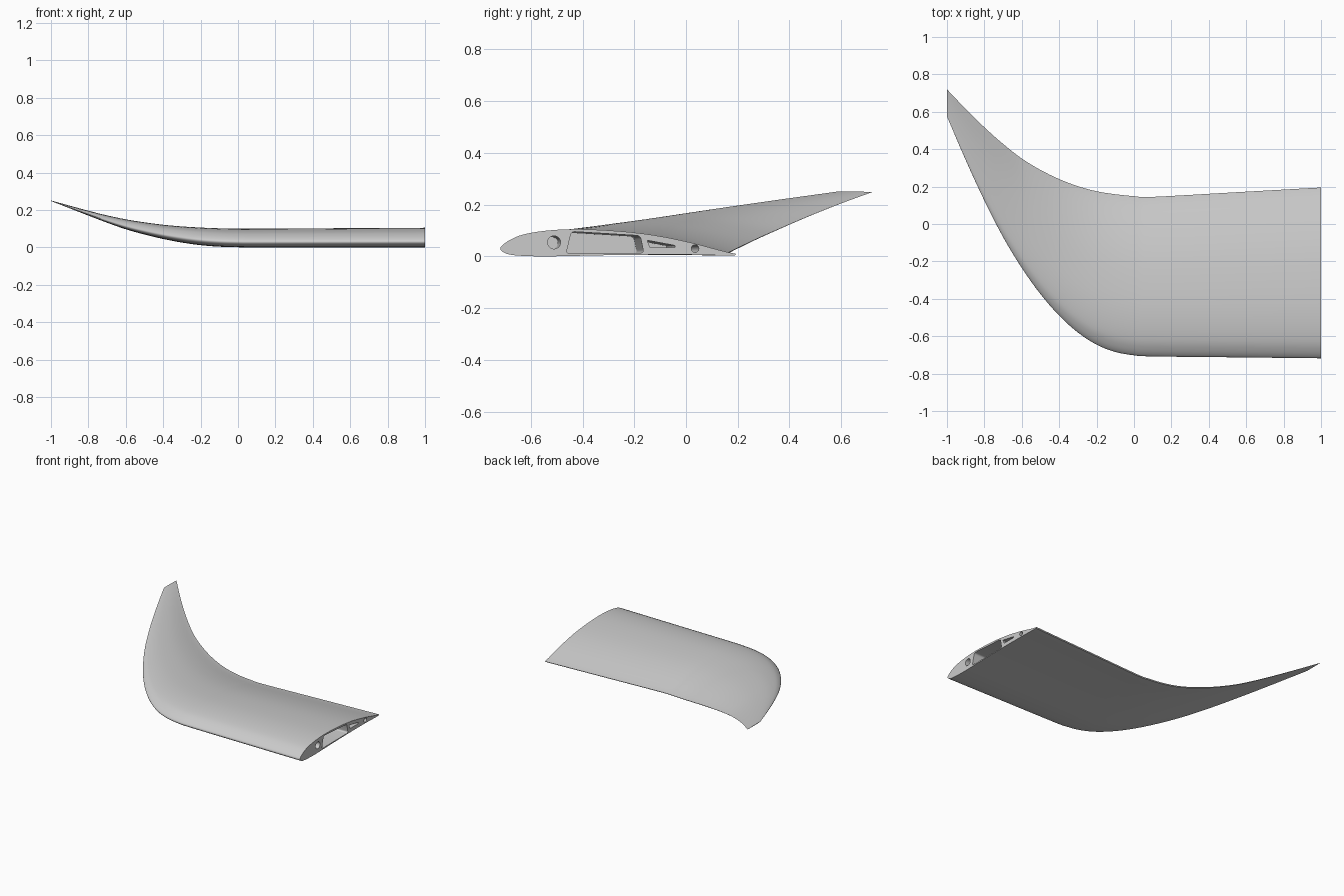
import bpy
import bmesh
import math

cube = bpy.data.objects.get("Cube")
if cube:
    bpy.data.objects.remove(cube, do_unlink=True)

grey = bpy.data.materials.new("plain grey")
grey.use_nodes = True
COLOUR = (0.6, 0.6, 0.6, 1)
grey.diffuse_color = COLOUR
grey.node_tree.nodes["Principled BSDF"].inputs["Base Color"].default_value = COLOUR


def smooth_path(points, steps):
    """Catmull-Rom curve through tuples of any size."""
    out = []
    for i in range(len(points) - 1):
        b, c = points[i], points[i + 1]
        a = points[i - 1] if i else b
        d = points[i + 2] if i + 2 < len(points) else c
        for k in range(steps):
            t = k / steps
            out.append(tuple(
                q + t / 2 * (r - p + t * (2*p - 5*q + 4*r - s + t * (3*q - p - 3*r + s)))
                for p, q, r, s in zip(a, b, c, d)))
    return out + [points[-1]]


def make_object(name, bm):
    bmesh.ops.recalc_face_normals(bm, faces=bm.faces)
    mesh = bpy.data.meshes.new(name)
    bm.to_mesh(mesh)
    bm.free()
    mesh.materials.append(grey)
    obj = bpy.data.objects.new(name, mesh)
    bpy.context.collection.objects.link(obj)
    return obj


def loft(name, rings):
    """Skin a list of closed rings and cap both ends."""
    bm = bmesh.new()
    rows = [[bm.verts.new(p) for p in ring] for ring in rings]
    for r1, r2 in zip(rows, rows[1:]):
        for i in range(len(r1)):
            j = (i + 1) % len(r1)
            bm.faces.new((r1[i], r1[j], r2[j], r2[i]))
    bm.faces.new(rows[0])
    bm.faces.new(rows[-1])
    return make_object(name, bm)


# Airfoil section: chord fraction, height fraction, from trailing edge over the top
section = smooth_path([
    (1, .09), (.95, .18), (.8, .52), (.65, .78), (.5, .93), (.33, 1), (.2, .95),
    (.1, .81), (.045, .62), (.012, .43), (0, .28), (.015, .14), (.05, .05),
    (.12, .01), (.22, 0), (.5, .05), (.8, .06), (.95, .03), (.993, .03)], 3)

# Span stations: x, leading y, trailing y, bottom z, top z
stations = [
    (1, -.718, .195, 0, .105), (.55, -.713, .17, 0, .1025),
    (.1, -.708, .145, 0, .1), (0, -.702, .149, .001, .1),
    (-.1, -.684, .159, .004, .102), (-.2, -.645, .175, .012, .106),
    (-.3, -.58, .202, .026, .112), (-.4, -.49, .24, .045, .121),
    (-.5, -.375, .289, .069, .134), (-.6, -.235, .35, .097, .15),
    (-.7, -.07, .428, .132, .171), (-.8, .125, .517, .17, .196),
    (-.9, .342, .615, .209, .223), (-1, .575, .72, .248, .251)]

wing = loft("wing", [
    [(x, lead + u * (trail - lead), low + v * (high - low)) for u, v in section]
    for x, lead, trail, low, high in smooth_path(stations, 4)])


def circle(y, z, r):
    return [(y + r * math.cos(a * math.tau / 32), z + r * math.sin(a * math.tau / 32))
            for a in range(32)]


def rounded(corners, amount):
    """Round each corner with a short quadratic curve."""
    out = []
    for i, b in enumerate(corners):
        ends = []
        for n in (corners[i - 1], corners[(i + 1) % len(corners)]):
            f = amount / math.dist(b, n)
            ends.append([b[k] + (n[k] - b[k]) * f for k in (0, 1)])
        for s in range(6):
            t = s / 5
            out.append(tuple((1-t)**2 * ends[0][k] + 2*t*(1-t) * b[k] + t*t * ends[1][k]
                             for k in (0, 1)))
    return out


# Root pockets and spar holes, running into the straight part of the wing
pockets = {
    "front_spar_hole": circle(-.51, .054, .025),
    "main_pocket": rounded([(-.463, .011), (-.443, .096), (-.177, .08), (-.163, .013)], .014),
    "rear_pocket": rounded([(-.15, .062), (-.043, .042), (-.043, .034), (-.139, .034)], .003),
    "rear_spar_hole": circle(.035, .03, .0145)}

ROOT_LEAD = -.715
for name, outline in pockets.items():
    rings = []
    for x in (1.02, .21):
        s = 1 - .06 * (1 - x)
        rings.append([(x, ROOT_LEAD + (y - ROOT_LEAD) * s, z * s) for y, z in outline])
    cutter = loft(name + "_cutter", rings)
    cutter.hide_render = True
    cut = wing.modifiers.new(name, "BOOLEAN")
    cut.operation = "DIFFERENCE"
    cut.solver = "EXACT"
    cut.object = cutter

# Bake the cuts, then drop the cutters
bpy.context.view_layer.update()
graph = bpy.context.evaluated_depsgraph_get()
baked = bpy.data.meshes.new_from_object(wing.evaluated_get(graph))
wing.modifiers.clear()
wing.data = baked
for name in pockets:
    bpy.data.objects.remove(bpy.data.objects[name + "_cutter"], do_unlink=True)

bpy.ops.object.select_all(action="DESELECT")
wing.select_set(True)
bpy.context.view_layer.objects.active = wing
bpy.ops.object.shade_smooth_by_angle(angle=math.radians(35))
